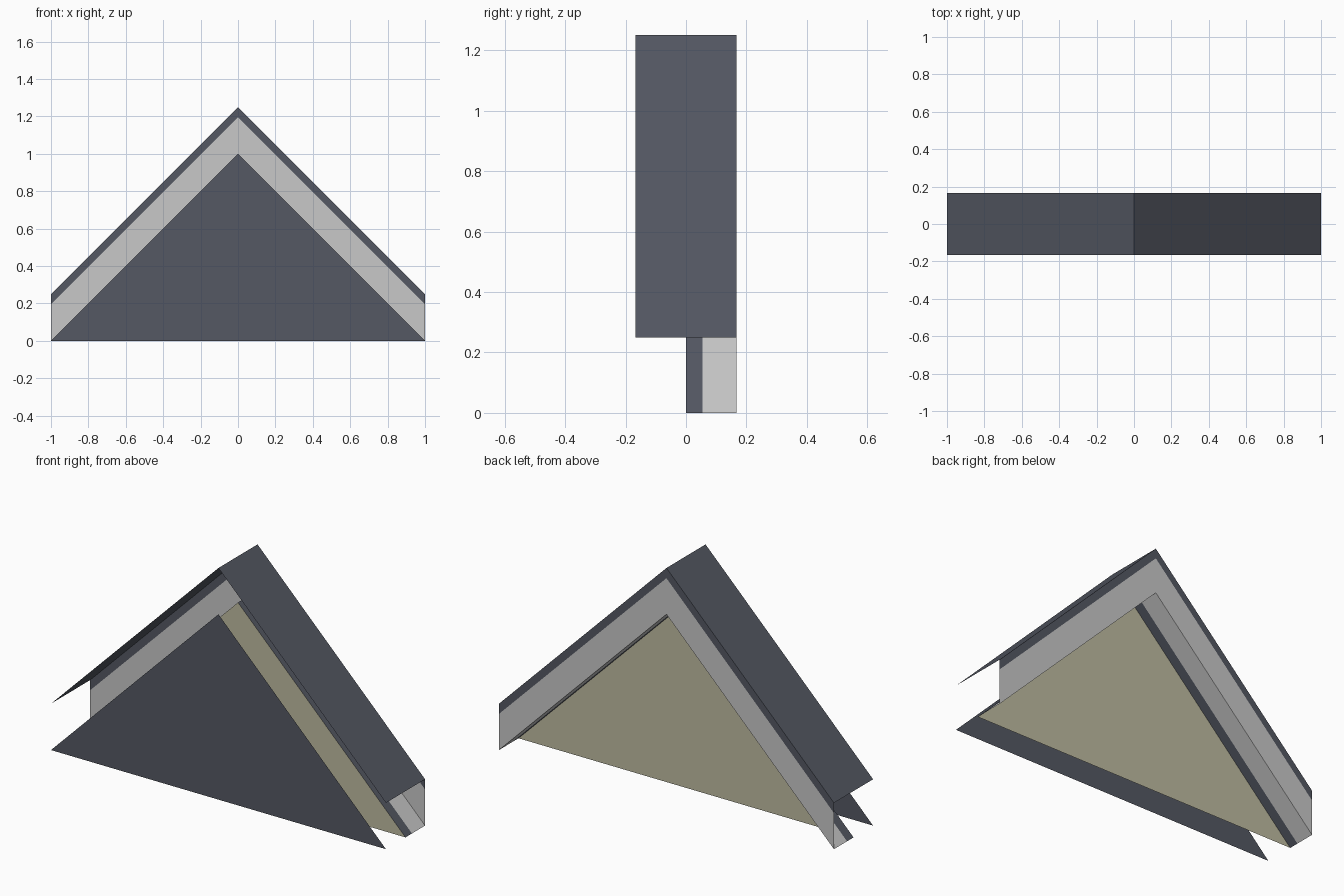
import bpy

if "Cube" in bpy.data.objects:
    bpy.data.objects.remove(bpy.data.objects["Cube"])

HALF = 1 / 6      # half depth of the roof section
RISE = 0.25       # height of the bargeboard
EDGE = 0.055      # width of the dark edging


def material(name, rgb):
    m = bpy.data.materials.new(name)
    m.diffuse_color = (*rgb, 1)
    m.use_nodes = True
    m.node_tree.nodes["Principled BSDF"].inputs["Base Color"].default_value = m.diffuse_color
    return m


SLATE = material("dark slate", (0.089, 0.098, 0.125))
GREY = material("light grey", (0.58, 0.58, 0.58))
OLIVE = material("pale olive", (0.515, 0.497, 0.355))


def sheet(name, faces, mat):
    """Thin sheet made of separate flat faces."""
    verts = [v for f in faces for v in f]
    ids, i = [], 0
    for f in faces:
        ids.append(list(range(i, i + len(f))))
        i += len(f)
    mesh = bpy.data.meshes.new(name)
    mesh.from_pydata(verts, [], ids)
    mesh.materials.append(mat)
    obj = bpy.data.objects.new(name, mesh)
    bpy.context.collection.objects.link(obj)
    return obj


def slopes(name, y0, z0, y1, z1, mat):
    """Strip following both gable slopes; (y, z) is the strip's section, z above the gable line."""
    left = [(-1, y0, z0), (0, y0, z0 + 1), (0, y1, z1 + 1), (-1, y1, z1)]
    right = [(-x, y, z) for x, y, z in reversed(left)]
    return sheet(name, [left, right], mat)


def gable(name, y, facing, mat):
    """Triangular wall; facing -1 is the front, 1 the back."""
    return sheet(name, [[(facing, y, 0), (-facing, y, 0), (0, y, 1)]], mat)


# Roof covering
slopes("roof", HALF, RISE, -HALF, RISE, SLATE)

# Front and recessed back gable walls
gable("front_gable", -HALF, -1, SLATE)
gable("back_gable", 0, 1, OLIVE)

# Bargeboard at the back with its dark top edging
slopes("bargeboard", HALF, 0, HALF, RISE - EDGE, GREY)
slopes("bargeboard_edging", HALF, RISE - EDGE, HALF, RISE, SLATE)

# Soffit between the bargeboard and the back wall
slopes("soffit", EDGE, 0, HALF, 0, GREY)
slopes("soffit_edging", 0, 0, EDGE, 0, SLATE)
